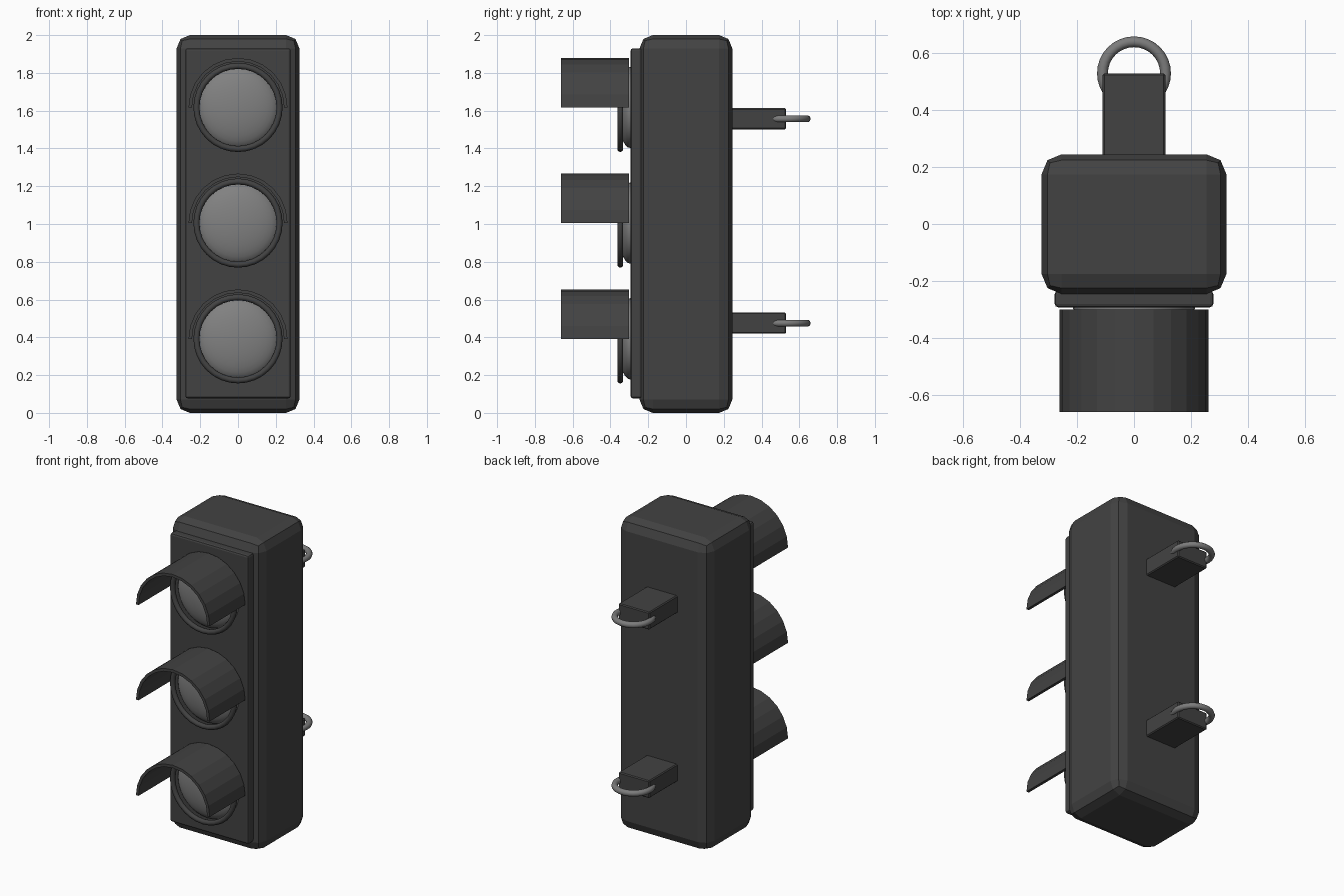
import bpy, bmesh, math
from mathutils import Matrix

if "Cube" in bpy.data.objects:
    bpy.data.objects.remove(bpy.data.objects["Cube"])


def material(name, v):
    m = bpy.data.materials.new(name)
    m.diffuse_color = (v, v, v, 1)
    m.use_nodes = True
    m.node_tree.nodes["Principled BSDF"].inputs["Base Color"].default_value = m.diffuse_color
    return m


DARK = material("dark housing", 0.055)
LENS = material("grey lens", 0.22)
METAL = material("grey metal", 0.2)


def finish(name, bm, mat, smooth=None):
    bmesh.ops.recalc_face_normals(bm, faces=bm.faces)
    me = bpy.data.meshes.new(name)
    bm.to_mesh(me)
    bm.free()
    ob = bpy.data.objects.new(name, me)
    bpy.context.collection.objects.link(ob)
    me.materials.append(mat)
    if smooth:
        bpy.ops.object.select_all(action='DESELECT')
        ob.select_set(True)
        bpy.context.view_layer.objects.active = ob
        bpy.ops.object.shade_smooth_by_angle(angle=math.radians(smooth))
    return ob


def box(name, lo, hi, bevel, segments):
    bm = bmesh.new()
    bmesh.ops.create_cube(bm, size=1)
    for v in bm.verts:
        v.co = [(a + b) / 2 + c * (b - a) for a, b, c in zip(lo, hi, v.co)]
    bmesh.ops.bevel(bm, geom=bm.edges[:], offset=bevel, segments=segments,
                    profile=0.5, affect='EDGES')
    return finish(name, bm, DARK)


def torus(name, centre, major, minor, mat, upright):
    bpy.ops.mesh.primitive_torus_add(
        location=centre, major_radius=major, minor_radius=minor,
        major_segments=32, minor_segments=10,
        rotation=(math.pi / 2 if upright else 0, 0, 0))
    ob = bpy.context.object
    ob.name = name
    ob.data.materials.append(mat)
    bpy.ops.object.shade_smooth_by_angle(angle=math.radians(50))


def visor(name, z, r_out=0.262, r_in=0.244, n=12, y0=-0.301, y1=-0.661):
    # half-round shell, extruded forward from a closed arch profile
    bm = bmesh.new()
    angles = [math.pi * i / n for i in range(n + 1)]
    pts = [(r_out, a) for a in angles] + [(r_in, a) for a in reversed(angles)]
    a = [bm.verts.new((r * math.cos(t), y0, z + r * math.sin(t))) for r, t in pts]
    b = [bm.verts.new((v.co.x, y1, v.co.z)) for v in a]
    m = len(a)
    for i in range(m):
        j = (i + 1) % m
        bm.faces.new((a[i], a[j], b[j], b[i]))
    for ring in (a, b):
        for i in range(n):
            bm.faces.new((ring[i], ring[i + 1], ring[m - 2 - i], ring[m - 1 - i]))
    finish(name, bm, DARK)


def lens(name, z):
    # shallow domed lens
    bm = bmesh.new()
    bmesh.ops.create_uvsphere(bm, u_segments=32, v_segments=16, radius=1)
    bmesh.ops.transform(bm, verts=bm.verts, matrix=(
        Matrix.Translation((0, -0.295, z)) @ Matrix.Diagonal((0.215, 0.068, 0.215, 1))
        @ Matrix.Rotation(math.pi / 2, 4, 'X')))
    finish(name, bm, LENS, 60)


# housing and raised front panel
box("housing", (-0.325, -0.246, 0), (0.325, 0.245, 2), 0.07, 2)
box("front_panel", (-0.279, -0.293, 0.077), (0.279, -0.235, 1.93), 0.012, 2)

# three lamps, each with lens, rim and visor
for label, z in (("top", 1.617), ("middle", 1.005), ("bottom", 0.392)):
    lens(label + "_lens", z)
    torus(label + "_rim", (0, -0.348, z), 0.22, 0.016, DARK, True)
    visor(label + "_visor", z)

# rear brackets with hanging rings
for label, z in (("upper", 1.557), ("lower", 0.475)):
    box(label + "_bracket", (-0.11, 0.2, z - 0.056), (0.11, 0.53, z + 0.056), 0.006, 1)
    torus(label + "_ring", (0, 0.53, z), 0.111, 0.019, METAL, False)
